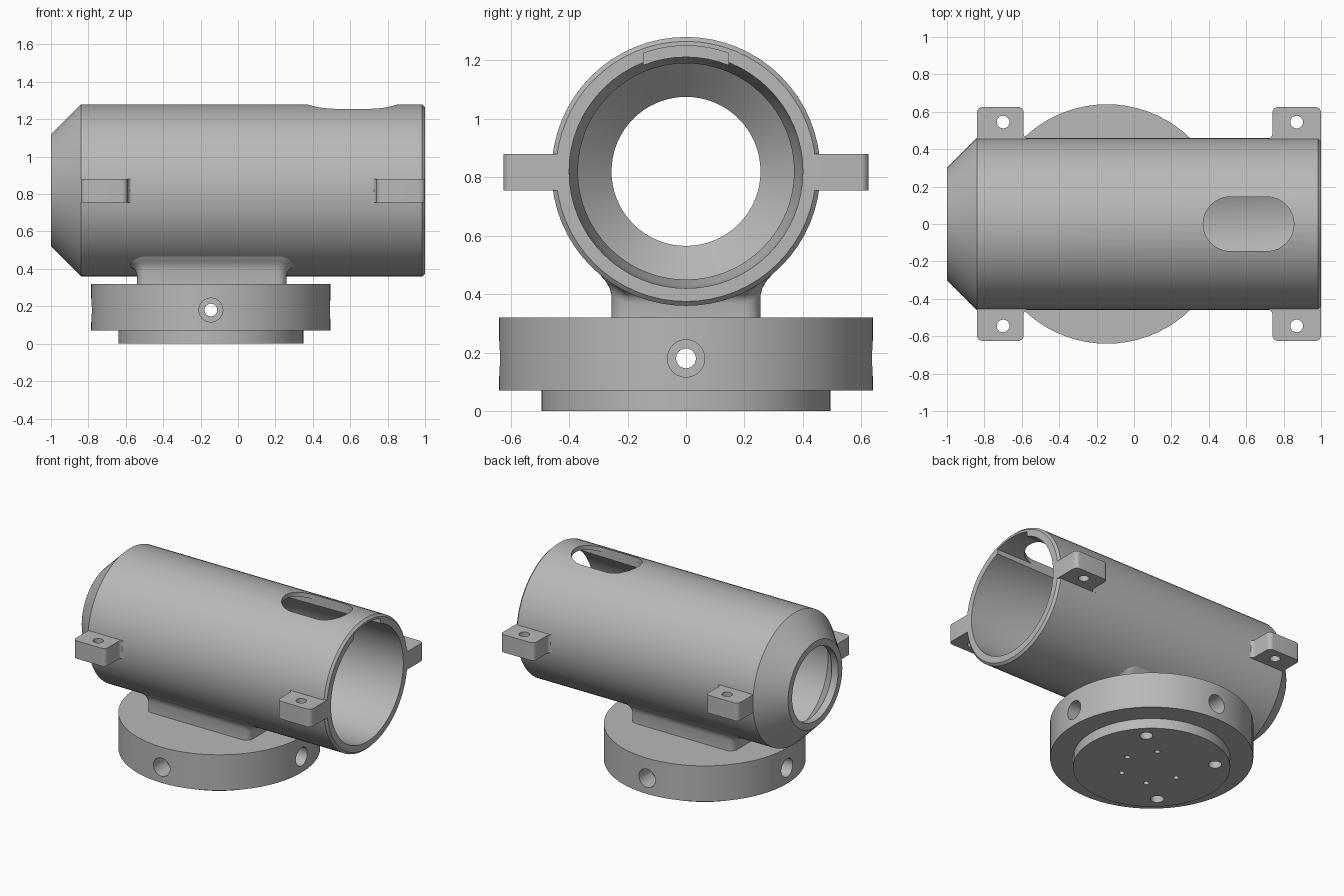
import bpy, bmesh
from math import sin, cos, pi, sqrt, radians
from mathutils import Vector, Matrix

if "Cube" in bpy.data.objects:
    bpy.data.objects.remove(bpy.data.objects["Cube"])

AXIS_Z, TUBE_R = 0.82, 0.46      # tube axis height and outer radius
BASE_X = -0.145                  # centre of the round base

grey = bpy.data.materials.new("Matte grey")
grey.use_nodes = True
COLOUR = (0.48, 0.48, 0.48, 1)
grey.diffuse_color = COLOUR
grey.node_tree.nodes["Principled BSDF"].inputs["Base Color"].default_value = COLOUR


def finish(name, bm):
    bmesh.ops.remove_doubles(bm, verts=bm.verts, dist=1e-5)
    bmesh.ops.recalc_face_normals(bm, faces=bm.faces)
    mesh = bpy.data.meshes.new(name)
    bm.to_mesh(mesh)
    bm.free()
    mesh.materials.append(grey)
    obj = bpy.data.objects.new(name, mesh)
    bpy.context.collection.objects.link(obj)
    return obj


def lathe(name, points, axis, centre, closed, steps=64):
    """Spin a profile of 3D points about an axis."""
    bm = bmesh.new()
    vs = [bm.verts.new(p) for p in points]
    pairs = list(zip(vs, vs[1:])) + ([(vs[-1], vs[0])] if closed else [])
    edges = [bm.edges.new(p) for p in pairs]
    bmesh.ops.spin(bm, geom=vs + edges, cent=centre, axis=axis,
                   angle=2 * pi, steps=steps, use_duplicate=False)
    return finish(name, bm)


def outline(corners, n=8):
    """Square-cornered outline of (x, y, radius) with its corners rounded."""
    pts = []
    for i, (x, y, r) in enumerate(corners):
        p = Vector((x, y))
        if not r:
            pts.append(p)
            continue
        a = (Vector(corners[i - 1][:2]) - p).normalized()
        b = (Vector(corners[(i + 1) % len(corners)][:2]) - p).normalized()
        for k in range(n + 1):
            t = pi / 2 * k / n
            q = p + r * (a * (1 - sin(t)) + b * (1 - cos(t)))
            if not pts or (q - pts[-1]).length > 1e-4:
                pts.append(q)
    if (pts[0] - pts[-1]).length < 1e-4:
        pts.pop()
    return pts


def prism(name, lower, upper):
    """Solid between two matching loops of 3D points."""
    bm = bmesh.new()
    lo = [bm.verts.new(p) for p in lower]
    hi = [bm.verts.new(p) for p in upper]
    bm.faces.new(lo)
    bm.faces.new(hi)
    for i in range(len(lo)):
        j = (i + 1) % len(lo)
        bm.faces.new((lo[i], lo[j], hi[j], hi[i]))
    return finish(name, bm)


def rod(start, end, radius):
    """Round cutter between two points."""
    start, end = Vector(start), Vector(end)
    d = end - start
    bm = bmesh.new()
    turn = d.to_track_quat('Z', 'Y').to_matrix().to_4x4()
    bmesh.ops.create_cone(bm, cap_ends=True, segments=24, radius1=radius, radius2=radius,
                          depth=d.length, matrix=Matrix.Translation((start + end) / 2) @ turn)
    return finish("cutter", bm)


def select(obj):
    bpy.ops.object.select_all(action='DESELECT')
    obj.select_set(True)
    bpy.context.view_layer.objects.active = obj


def cut(obj, cutter):
    cutter.hide_render = True
    select(obj)
    mod = obj.modifiers.new("cut", 'BOOLEAN')
    mod.operation, mod.solver, mod.object = 'DIFFERENCE', 'EXACT', cutter
    bpy.ops.object.modifier_apply(modifier=mod.name)
    bpy.data.objects.remove(cutter)


def smooth(obj):
    select(obj)
    bpy.ops.object.shade_smooth_by_angle(angle=radians(28))


# Hollow tube with a tapered nose
profile = [(-1, 0.255), (-1, 0.30), (-0.84, TUBE_R), (0.985, TUBE_R), (1, 0.445),
           (1, 0.40), (0.2, 0.39), (0.15, 0.37), (-0.84, 0.37), (-0.95, 0.255)]
tube = lathe("tube", [(x, 0, AXIS_Z + r) for x, r in profile],
             (1, 0, 0), (0, 0, AXIS_Z), True)

# Rounded window in the top of the tube
slot = outline([(0.37, -0.145, 0.145), (0.855, -0.145, 0.145),
                (0.855, 0.145, 0.145), (0.37, 0.145, 0.145)], 12)
cut(tube, prism("cutter", [(p.x, p.y, 1.0) for p in slot], [(p.x, p.y, 1.5) for p in slot]))

# Keyway along the inside, from the open end to the window
key = [(-0.145, AXIS_Z + 0.3), (0.145, AXIS_Z + 0.3)]
for k in range(9):
    y = 0.145 * (1 - k / 4)
    key.append((y, AXIS_Z + sqrt(0.43 ** 2 - y * y)))
cut(tube, prism("cutter", [(0.3, y, z) for y, z in key], [(1.1, y, z) for y, z in key]))
smooth(tube)

# Four mounting lugs, each with a fillet on its inward side
for end, outer, inner, hole in (("nose", -0.84, -0.59, -0.70), ("open", 1.0, 0.74, 0.87)):
    step = 0.05 if inner > outer else -0.05
    shape = outline([(outer, 0.43, 0), (outer, 0.625, 0.03), (inner, 0.625, 0.03),
                     (inner, 0.455, 0.03), (inner + step, 0.455, 0), (inner + step, 0.43, 0)])
    for side, s in (("left", -1), ("right", 1)):
        lug = prism(f"{end}_lug_{side}", [(p.x, s * p.y, 0.755) for p in shape],
                    [(p.x, s * p.y, 0.88) for p in shape])
        cut(lug, rod((hole, s * 0.545, 0.6), (hole, s * 0.545, 1.0), 0.034))
        smooth(lug)

# Round base with a smaller step below
base = lathe("round_base", [(BASE_X + r, 0, z) for r, z in
                            ((0, 0), (0.495, 0), (0.495, 0.07), (0.64, 0.07),
                             (0.64, 0.32), (0, 0.32))],
             (0, 0, 1), (BASE_X, 0, 0), False, 72)


def polar(r, angle, z):
    return Vector((BASE_X + r * cos(angle), r * sin(angle), z))


# Counterbored radial holes through the base
for i in range(4):
    a = i * pi / 2
    cut(base, rod(polar(0.5, a, 0.18), polar(0.75, a, 0.18), 0.064))
for a in (0, pi / 2):
    cut(base, rod(polar(0.8, a, 0.18), polar(-0.8, a, 0.18), 0.034))

# Screw holes in the underside
for count, ring, radius, offset in ((4, 0.40, 0.042, pi / 4), (6, 0.20, 0.018, 0)):
    for i in range(count):
        a = offset + 2 * pi * i / count
        cut(base, rod(polar(ring, a, -0.1), polar(ring, a, 0.25), radius))
smooth(base)

# Neck that flares into the underside of the tube
bm = bmesh.new()
rows = []
for flare, lift in ((0, None), (0, -0.04), (0.006, -0.022), (0.018, -0.008),
                    (0.04, 0.0), (0.05, 0.02)):
    hx, hy, r = 0.4 + flare, 0.255 + flare, 0.05 + flare
    row = []
    for p in outline([(-hx, -hy, r), (hx, -hy, r), (hx, hy, r), (-hx, hy, r)]):
        under = AXIS_Z - sqrt(TUBE_R ** 2 - p.y ** 2)
        z = 0.315 if lift is None else under + lift
        row.append(bm.verts.new((BASE_X + 0.005 + p.x, p.y, z)))
    rows.append(row)
for low, high in zip(rows, rows[1:]):
    for i in range(len(low)):
        j = (i + 1) % len(low)
        bm.faces.new((low[i], low[j], high[j], high[i]))
smooth(finish("neck", bm))
